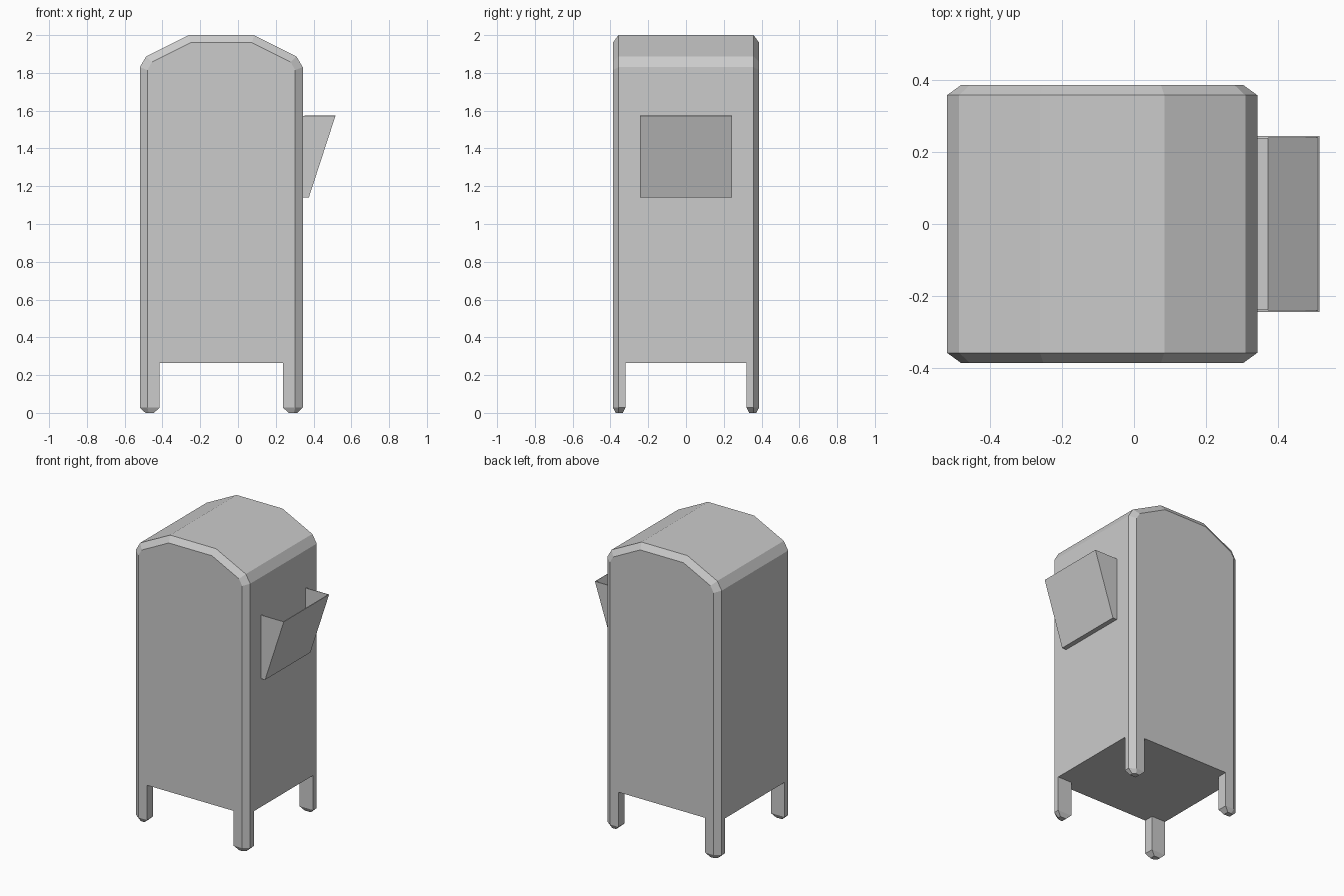
import bpy, bmesh

if "Cube" in bpy.data.objects:
    bpy.data.objects.remove(bpy.data.objects["Cube"])

X0, X1, Y1 = -0.52, 0.343, 0.387   # body extents
CX = (X0 + X1) / 2
FLOOR = 0.265


def loft(name, rings, caps=True):
    """Skin equal-length rings of points, optionally capping both ends."""
    bm = bmesh.new()
    vs = [[bm.verts.new(p) for p in ring] for ring in rings]
    n = len(rings[0])
    for a, b in zip(vs, vs[1:]):
        for i in range(n):
            j = (i + 1) % n
            bm.faces.new((a[i], a[j], b[j], b[i]))
    if caps:
        bm.faces.new(vs[0])
        bm.faces.new(vs[-1])
    bmesh.ops.recalc_face_normals(bm, faces=bm.faces)
    mesh = bpy.data.meshes.new(name)
    bm.to_mesh(mesh)
    bm.free()
    obj = bpy.data.objects.new(name, mesh)
    bpy.context.collection.objects.link(obj)
    return obj


def arch(half):
    """Mirror a half profile (distance from centre, z) into a closed outline."""
    return [(CX - d, z) for d, z in half] + [(CX + d, z) for d, z in reversed(half)]


# Body: arched outline with a chamfered rim front and back
outer = arch([(0.4315, FLOOR), (0.4315, 1.83), (0.398, 1.887), (0.173, 2.0)])
inner = arch([(0.3915, FLOOR), (0.3915, 1.815), (0.367, 1.857), (0.163, 1.96)])
loft("body", [[(x, y, z) for x, z in prof] for prof, y in
              ((inner, -Y1), (outer, -0.358), (outer, 0.358), (inner, Y1))])

# Legs: chamfered outer corner, tapered foot
LX, LY = 0.105, 0.067
for sx, side in ((-1, "left"), (1, "right")):
    for sy, end in ((-1, "front"), (1, "back")):
        corner_x = X0 if sx < 0 else X1

        def ring(z, inset_x=0.0, inset_y=0.0):
            kx, ky = 1 - 2 * inset_x / LX, 1 - 2 * inset_y / LY
            shape = [(LX, LY), (LX, 0), (0.04, 0), (0, 0.029), (0, LY)]
            return [(corner_x - sx * (LX / 2 + (x - LX / 2) * kx),
                     sy * (Y1 - LY / 2 - (y - LY / 2) * ky), z) for x, y in shape]

        loft(f"{end}_{side}_leg", [ring(0, 0.03, 0.015), ring(0.028), ring(FLOOR)])

# Chute: thin wedge-shaped tray, open at the top and against the body
W = 0.244
chute = loft("chute", [
    [(X1, -W, 1.14), (0.375, -W, 1.14), (0.375, W, 1.14), (X1, W, 1.14)],
    [(X1, -W, 1.573), (0.516, -W, 1.573), (0.516, W, 1.573), (X1, W, 1.573)]])
bm = bmesh.new()
bm.from_mesh(chute.data)
bm.normal_update()
open_faces = [f for f in bm.faces if f.normal.z > 0.9 or f.normal.x < -0.9]
bmesh.ops.delete(bm, geom=open_faces, context='FACES')
bm.to_mesh(chute.data)
bm.free()
wall = chute.modifiers.new("thickness", 'SOLIDIFY')
wall.thickness = 0.006
wall.offset = -1
